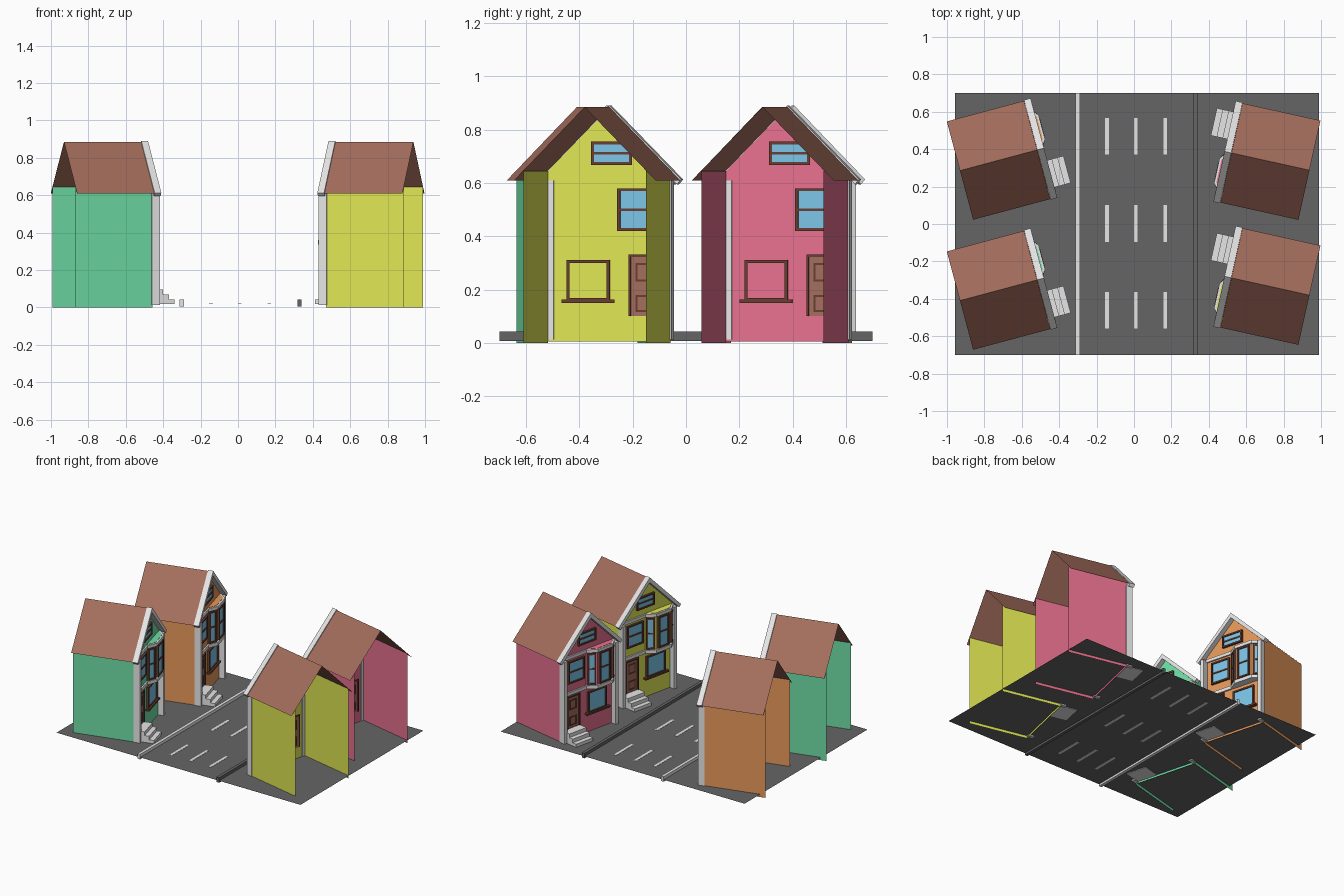
import bpy, bmesh, math
from mathutils import Matrix, Vector

if "Cube" in bpy.data.objects:
    bpy.data.objects.remove(bpy.data.objects["Cube"])


def mat(name, r, g, b):
    m = bpy.data.materials.new(name)
    lin = lambda c: ((c / 255 + 0.055) / 1.055) ** 2.4 if c > 10 else c / 255 / 12.92
    m.diffuse_color = (lin(r), lin(g), lin(b), 1)
    m.use_nodes = True
    m.node_tree.nodes["Principled BSDF"].inputs["Base Color"].default_value = m.diffuse_color
    return m


GREY = mat("asphalt_grey", 101, 101, 101)
WHITE = mat("trim_white", 230, 230, 230)
GLASS = mat("glass_blue", 124, 198, 232)
FRAME = mat("frame_dark_brown", 104, 62, 50)
BROWN = mat("roof_brown", 163, 109, 92)
WALLS = {"yellow": mat("wall_yellow", 224, 230, 84), "pink": mat("wall_pink", 232, 113, 143),
         "green": mat("wall_green", 110, 222, 165), "orange": mat("wall_orange", 230, 152, 90)}
I = Matrix.Identity(4)


def finish(name, bm, material, M=I):
    me = bpy.data.meshes.new(name)
    bm.to_mesh(me)
    bm.free()
    me.materials.append(material)
    ob = bpy.data.objects.new(name, me)
    ob.matrix_world = M
    bpy.context.collection.objects.link(ob)
    return ob


def box(bm, x0, x1, y0, y1, z0, z1, M=I):
    T = Matrix.Translation(((x0 + x1) / 2, (y0 + y1) / 2, (z0 + z1) / 2))
    S = Matrix.Diagonal((x1 - x0, y1 - y0, z1 - z0, 1))
    bmesh.ops.create_cube(bm, size=1, matrix=M @ T @ S)


def boxes(name, dims, material, M=I):
    bm = bmesh.new()
    for d in dims:
        box(bm, *d)
    return finish(name, bm, material, M)


def face(bm, pts):
    bm.faces.new([bm.verts.new(p) for p in pts])


def extrude(bm, pts, vec):
    """Closed prism from a flat outline."""
    f = bm.faces.new([bm.verts.new(p) for p in pts])
    r = bmesh.ops.extrude_face_region(bm, geom=[f], use_keep_orig=True)
    bmesh.ops.translate(bm, vec=vec, verts=[v for v in r["geom"] if isinstance(v, bmesh.types.BMVert)])
    bmesh.ops.recalc_face_normals(bm, faces=bm.faces)


def window(frames, glass, M, y0, y1, z0, z1, inner, bar=True, t=0.011):
    """Frame bars with a glass plate, lying on the local x = 0 plane."""
    box(frames, inner, 0.014, y0, y0 + t, z0, z1, M)
    box(frames, inner, 0.014, y1 - t, y1, z0, z1, M)
    box(frames, inner, 0.014, y0 + t, y1 - t, z0, z0 + t, M)
    box(frames, inner, 0.014, y0 + t, y1 - t, z1 - t, z1, M)
    if bar:
        zm = (z0 + z1) / 2
        box(frames, inner, 0.012, y0 + t, y1 - t, zm - 0.005, zm + 0.005, M)
    g = inner + 0.003 if bar else 0.001
    box(glass, g, 0.007, y0 + t, y1 - t, z0 + t, z1 - t, M)


HW, EAVE_HW, DEPTH = 0.235, 0.272, 0.427
RIDGE, EAVE, WALL_TOP = 0.885, 0.61, 0.645
BAY = [(0.002, -0.012), (0.044, 0.048), (0.044, 0.172), (0.002, 0.226)]


def house(colour, x, y, angle):
    # local frame: +x out of the front, +y to the right seen from the street
    M = Matrix.Translation((x, y, 0)) @ Matrix.Rotation(math.radians(angle), 4, 'Z')
    n = colour + "_house_"
    wall = WALLS[colour]

    # front wall and two side walls, open at the back
    bm = bmesh.new()
    face(bm, [(0, -HW, 0.005), (0, HW, 0.005), (0, HW, WALL_TOP), (0, 0, RIDGE - 0.003), (0, -HW, WALL_TOP)])
    for s in (-1, 1):
        q = [(0, s * HW, 0), (-DEPTH, s * HW, 0), (-DEPTH, s * HW, WALL_TOP), (0, s * HW, WALL_TOP)]
        face(bm, q if s > 0 else q[::-1])
    finish(n + "walls", bm, wall, M)

    # thin roof slopes
    bm = bmesh.new()
    for s in (-1, 1):
        q = [(0, 0, RIDGE), (-DEPTH, 0, RIDGE), (-DEPTH, s * EAVE_HW, EAVE), (0, s * EAVE_HW, EAVE)]
        face(bm, q if s < 0 else q[::-1])
    finish(n + "roof", bm, BROWN, M)

    # bargeboards along the front gable
    bm = bmesh.new()
    h = 0.037
    a, e = RIDGE + 0.006, EAVE + 0.003
    extrude(bm, [(0.001, -EAVE_HW - 0.004, e), (0.001, 0, a), (0.001, EAVE_HW + 0.004, e),
                 (0.001, EAVE_HW - 0.012, e - 0.018), (0.001, 0, a - h), (0.001, -EAVE_HW + 0.012, e - 0.018)],
            (0.037, 0, 0))
    finish(n + "bargeboards", bm, WHITE, M)

    # corner posts
    boxes(n + "corner_posts", [(-0.005, 0.04, s * 0.2265 - 0.0135, s * 0.2265 + 0.0135, 0.012, 0.61)
                               for s in (-1, 1)], WHITE, M)

    # upper bay, its flat top in the wall colour
    bm = bmesh.new()
    extrude(bm, [(u, v, 0.345) for u, v in BAY], (0, 0, 0.277))
    finish(n + "bay", bm, wall, M)

    # white bands below and above the upper floor, following the bay
    bm = bmesh.new()
    o, u = 0.012, BAY[1][0]
    path = [(o, -0.213), (o, -0.016), (u + o, 0.043), (u + o, 0.177), (o, 0.232), (0.002, 0.232), (0.002, -0.213)]
    for z, t in ((0.337, 0.024), (0.598, 0.022)):
        extrude(bm, [(p, q, z) for p, q in path], (0, 0, t))
    finish(n + "bands", bm, WHITE, M)

    # windows: gable, upper left, wide ground floor, three on the bay
    fr, gl = bmesh.new(), bmesh.new()
    window(fr, gl, I, -0.088, 0.069, 0.667, 0.755, -0.006)
    window(fr, gl, I, -0.175, -0.032, 0.42, 0.58, -0.006)
    window(fr, gl, I, -0.002, 0.163, 0.157, 0.311, -0.006, bar=False)
    box(fr, -0.008, 0.025, -0.021, 0.182, 0.15, 0.163)
    for p, q in zip(BAY, BAY[1:]):
        p, q = Vector((*p, 0)), Vector((*q, 0))
        d = q - p
        w = d.length * 0.38
        F = Matrix.Translation((p + q) / 2) @ Matrix.Rotation(math.atan2(-d.x, d.y), 4, 'Z')
        window(fr, gl, F, -w, w, 0.366, 0.592, -0.001)
    finish(n + "window_frames", fr, FRAME, M)
    finish(n + "window_glass", gl, GLASS, M)

    # door with dark surround and two panels
    d0, d1 = -0.19, -0.075
    boxes(n + "door", [(-0.005, 0.008, d0 + 0.01, d1 - 0.01, 0.1, 0.325)], BROWN, M)
    surround = [(-0.007, 0.016, d0, d0 + 0.009, 0.1, 0.331), (-0.007, 0.016, d1 - 0.009, d1, 0.1, 0.331),
                (-0.007, 0.016, d0, d1, 0.322, 0.331)]
    for z0, z1 in ((0.115, 0.18), (0.23, 0.3)):
        a, b = d0 + 0.027, d1 - 0.027
        surround += [(-0.007, 0.011, a, a + 0.008, z0, z1), (-0.007, 0.011, b - 0.008, b, z0, z1),
                     (-0.007, 0.011, a, b, z0, z0 + 0.008), (-0.007, 0.011, a, b, z1 - 0.008, z1)]
    boxes(n + "door_surround", surround, FRAME, M)

    # front steps
    boxes(n + "steps", [(0.002, 0.128 - 0.032 * i, -0.217, -0.067, z0, z1) for i, (z0, z1) in
                        enumerate(((0.017, 0.043), (0.043, 0.069), (0.069, 0.095)))], WHITE, M)


house("orange", -0.518, 0.396, 15)
house("green", -0.518, -0.299, 15)
house("pink", 0.521, 0.38, 167.5)
house("yellow", 0.521, -0.288, 167.5)

# ground sheet
bm = bmesh.new()
face(bm, [(-0.957, -0.7, 0.02), (0.988, -0.7, 0.02), (0.988, 0.7, 0.02), (-0.957, 0.7, 0.02)])
finish("ground", bm, GREY)

# kerbs and lane dashes
boxes("left_kerb", [(-0.312, -0.29, -0.7, 0.7, 0.006, 0.042)], WHITE)
boxes("right_kerb", [(0.318, 0.34, -0.7, 0.7, 0.006, 0.042)], GREY)
boxes("lane_dashes", [(x - 0.01, x + 0.01, y - 0.098, y + 0.098, 0.018, 0.0215)
                      for x in (-0.145, 0.01, 0.167) for y in (-0.462, 0.003, 0.47)], WHITE)
